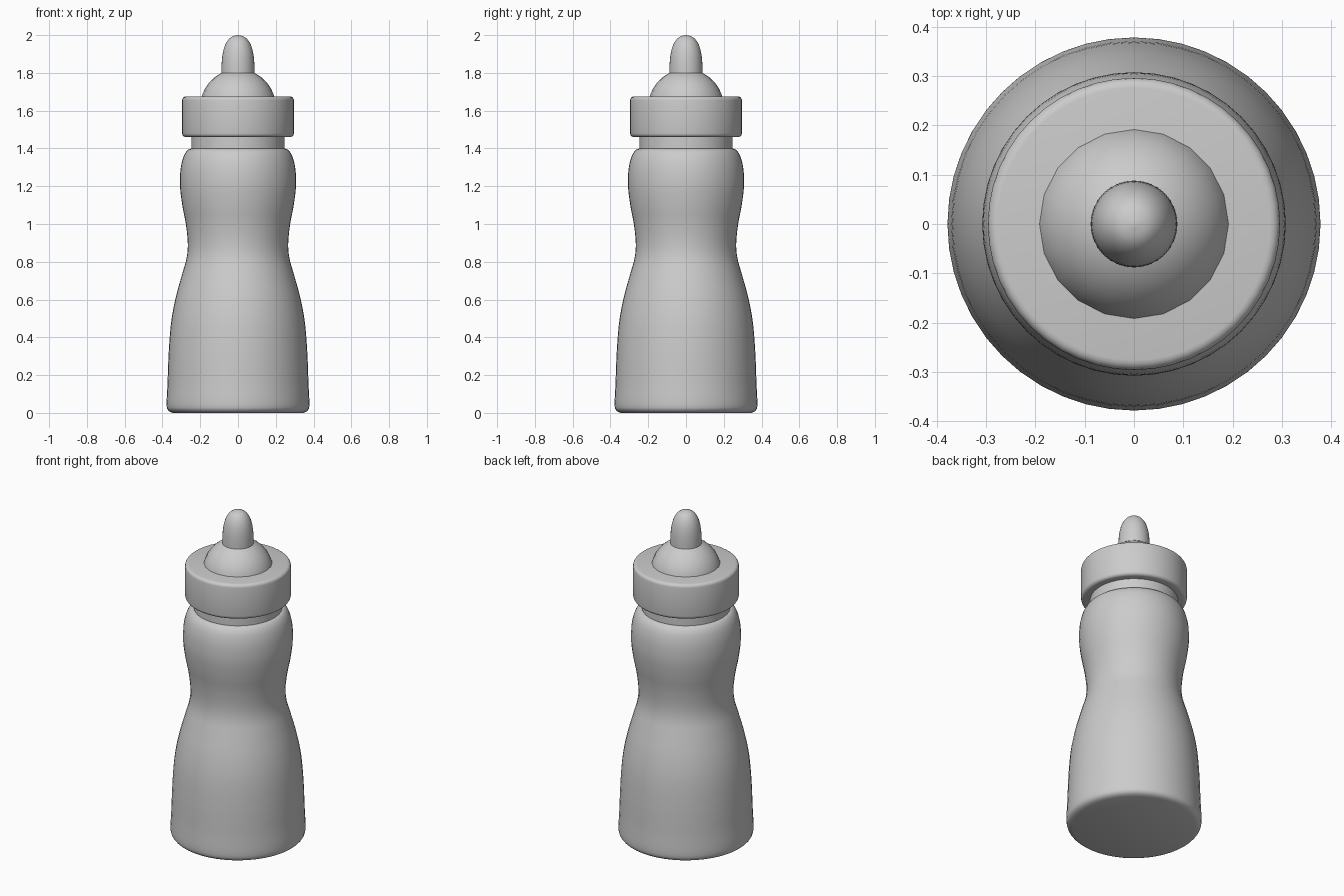
import bpy, bmesh, math

if "Cube" in bpy.data.objects:
    bpy.data.objects.remove(bpy.data.objects["Cube"])


def smooth_profile(pts, steps=4):
    """Catmull-Rom curve through (radius, height) points."""
    out = []
    for i in range(len(pts) - 1):
        p0, p1 = pts[max(i - 1, 0)], pts[i]
        p2, p3 = pts[i + 1], pts[min(i + 2, len(pts) - 1)]
        for s in range(steps):
            t = s / steps
            out.append(tuple(0.5 * (2 * b + (c - a) * t + (2 * a - 5 * b + 4 * c - d) * t * t
                                    + (3 * b - a - 3 * c + d) * t ** 3)
                             for a, b, c, d in zip(p0, p1, p2, p3)))
    return out + [pts[-1]]


def lathe(name, profile, segments=48):
    """Revolve a profile about z; zero-radius ends become poles."""
    bm = bmesh.new()
    rings = []
    for r, z in profile:
        if r < 1e-5:
            rings.append([bm.verts.new((0, 0, z))])
        else:
            rings.append([bm.verts.new((r * math.cos(2 * math.pi * k / segments),
                                        r * math.sin(2 * math.pi * k / segments), z))
                          for k in range(segments)])
    for a, b in zip(rings, rings[1:]):
        for k in range(segments):
            n = (k + 1) % segments
            if len(a) == 1:
                bm.faces.new((a[0], b[n], b[k]))
            elif len(b) == 1:
                bm.faces.new((a[k], a[n], b[0]))
            else:
                bm.faces.new((a[k], a[n], b[n], b[k]))
    bmesh.ops.recalc_face_normals(bm, faces=bm.faces)
    mesh = bpy.data.meshes.new(name)
    bm.to_mesh(mesh)
    bm.free()
    obj = bpy.data.objects.new(name, mesh)
    bpy.context.collection.objects.link(obj)
    bpy.ops.object.select_all(action='DESELECT')
    obj.select_set(True)
    bpy.context.view_layer.objects.active = obj
    bpy.ops.object.shade_smooth_by_angle(angle=math.radians(40))
    return obj


# Waisted bottle body with flat base and rounded shoulder
side = [(0.345, 0.0), (0.368, 0.012), (0.378, 0.045), (0.373, 0.16), (0.367, 0.32),
        (0.354, 0.48), (0.330, 0.61), (0.297, 0.73), (0.272, 0.82), (0.266, 0.90),
        (0.276, 1.00), (0.295, 1.10), (0.307, 1.20), (0.304, 1.29), (0.289, 1.355),
        (0.268, 1.39), (0.247, 1.40)]
lathe("bottle_body", [(0, 0)] + smooth_profile(side) + [(0, 1.40)])

# Straight neck
lathe("bottle_neck", [(0, 1.38), (0.247, 1.38), (0.247, 1.50), (0, 1.50)])


# Screw collar with rounded rims
def rim(z, direction, bevel=0.02, radius=0.296):
    return [(radius - bevel + bevel * math.sin(a), z + direction * bevel * (1 - math.cos(a)))
            for a in [i * math.pi / 8 for i in range(5)]]


lathe("collar", [(0, 1.46)] + rim(1.46, 1) + rim(1.675, -1)[::-1] + [(0, 1.675)])

# Teat base dome
dome = [(0.2 * math.cos(a), 1.62 + 0.2 * math.sin(a))
        for a in [math.radians(d) for d in range(0, 90, 10)]]
lathe("teat_dome", [(0, 1.62)] + dome + [(0, 1.82)], 20)

# Teat tip
tip = [(0.088, 1.795), (0.087, 1.84), (0.083, 1.89), (0.073, 1.935),
       (0.056, 1.97), (0.032, 1.992), (0, 2.0)]
lathe("teat_tip", [(0, 1.78), (0.088, 1.78)] + smooth_profile(tip, 3), 32)
